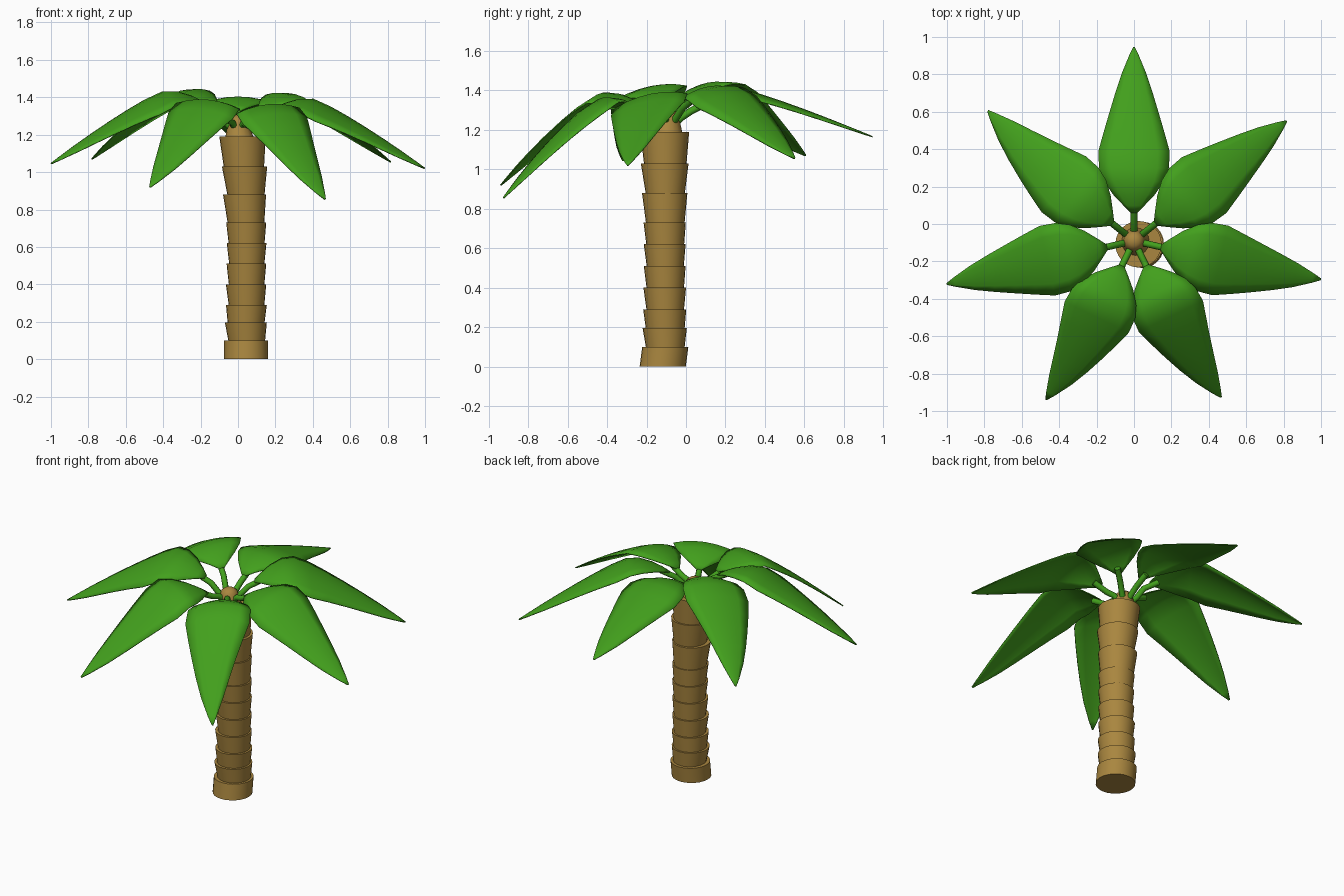
import bpy, bmesh, math
from mathutils import Vector

if "Cube" in bpy.data.objects:
    bpy.data.objects.remove(bpy.data.objects["Cube"])


def material(name, rgb):
    m = bpy.data.materials.new(name)
    m.diffuse_color = (*rgb, 1)
    m.use_nodes = True
    m.node_tree.nodes["Principled BSDF"].inputs["Base Color"].default_value = m.diffuse_color
    return m


BARK = material("bark", (0.40, 0.24, 0.05))
GREEN = material("leaf_green", (0.055, 0.35, 0.012))
CX, CY = 0.0, -0.09  # crown centre


def finish(name, bm, mat, angle=40):
    bmesh.ops.recalc_face_normals(bm, faces=bm.faces)
    me = bpy.data.meshes.new(name)
    bm.to_mesh(me)
    bm.free()
    ob = bpy.data.objects.new(name, me)
    bpy.context.collection.objects.link(ob)
    me.materials.append(mat)
    bpy.ops.object.select_all(action='DESELECT')
    ob.select_set(True)
    bpy.context.view_layer.objects.active = ob
    bpy.ops.object.shade_smooth_by_angle(angle=math.radians(angle))
    return ob


def stack(name, rings, mat, n=24):
    """Capped round solid through (x, y, z, radius) rings."""
    bm = bmesh.new()
    loops = [[bm.verts.new((x + r * math.cos(2 * math.pi * i / n),
                            y + r * math.sin(2 * math.pi * i / n), z))
              for i in range(n)] for x, y, z, r in rings]
    for a, b in zip(loops, loops[1:]):
        for i in range(n):
            j = (i + 1) % n
            bm.faces.new((a[i], a[j], b[j], b[i]))
    bm.faces.new(loops[0])
    bm.faces.new(loops[-1])
    return finish(name, bm, mat)


# Trunk: foot, then flaring rings (z0, z1, bottom x, bottom r, top x, top r)
stack("trunk_foot", [(0.043, -0.118, 0, 0.117), (0.043, -0.105, 0.10, 0.117)], BARK)
segments = [
    (0.09, 0.195, 0.047, 0.097, 0.042, 0.112),
    (0.18, 0.29, 0.043, 0.097, 0.045, 0.109),
    (0.28, 0.40, 0.046, 0.094, 0.043, 0.108),
    (0.39, 0.51, 0.046, 0.094, 0.045, 0.106),
    (0.50, 0.62, 0.047, 0.093, 0.046, 0.106),
    (0.61, 0.73, 0.046, 0.095, 0.044, 0.107),
    (0.72, 0.88, 0.043, 0.097, 0.035, 0.115),
    (0.87, 1.03, 0.043, 0.098, 0.035, 0.121),
    (1.02, 1.19, 0.032, 0.107, 0.024, 0.124),
]
for k, (z0, z1, x0, r0, x1, r1) in enumerate(segments):
    stack(f"trunk_ring_{k + 1}", [(x0, -0.105, z0, r0), (x1, -0.108, z1, r1)], BARK)

# Rounded bud at the crown
stack("crown_bud", [(0.01, -0.095, 1.17, 0.08), (0, CY, 1.26, 0.055),
                    (0, CY, 1.285, 0.047), (0, CY, 1.30, 0.028), (0, CY, 1.305, 0.008)],
      BARK, 16)


# Leaf outline: (distance along 0-1, half width)
R0, RPEAK = 0.15, 0.37
STATIONS = [(0.0, 0.015), (0.045, 0.055), (0.11, 0.11), (0.19, 0.16), (0.27, 0.186),
            (0.37, 0.19), (0.48, 0.163), (0.6, 0.132), (0.72, 0.1),
            (0.84, 0.065), (0.95, 0.025), (1.0, 0.004)]


def leaf(k, angle, tip, peak):
    tip = Vector(tip)
    d = Vector((math.cos(angle), math.sin(angle), 0))
    s = Vector((-d.y, d.x, 0))
    c = Vector((CX, CY, 0))
    rel = tip - c
    length, bend = rel.dot(d), rel.dot(s)

    def spine_z(r):
        if r < RPEAK:
            return peak - 0.075 * ((RPEAK - r) / (RPEAK - R0)) ** 2
        u = (r - RPEAK) / (length - RPEAK)
        return peak - (peak - tip.z) * u ** 1.15

    # Blade
    bm = bmesh.new()
    rows, m = [], 6
    for t, w in STATIONS:
        r = R0 + t * (length - R0)
        row = []
        for i in range(m + 1):
            q = 2 * i / m - 1
            p = c + d * r + s * (q * w + bend * t ** 3)
            p.z = spine_z(r) - 0.035 * (w / 0.19) * q * q + 0.2 * s.y * q * w
            row.append(bm.verts.new(p))
        rows.append(row)
    for a, b in zip(rows, rows[1:]):
        for i in range(m):
            bm.faces.new((a[i], b[i], b[i + 1], a[i + 1]))
    ob = finish(f"leaf_{k}", bm, GREEN)
    sol = ob.modifiers.new("thickness", 'SOLIDIFY')
    sol.thickness = 0.006
    sol.offset = 0

    # Stalk curving from the bud up into the blade
    cu = bpy.data.curves.new(f"leaf_stalk_{k}", 'CURVE')
    cu.dimensions = '3D'
    cu.bevel_depth = 0.018
    cu.bevel_resolution = 2
    cu.use_fill_caps = True
    sp = cu.splines.new('POLY')
    zb = spine_z(R0)
    pts = [(0.03, 1.23), (0.07, 1.265), (0.115, zb - 0.035), (0.165, zb - 0.01),
           (0.2, spine_z(0.2) - 0.022)]
    sp.points.add(len(pts) - 1)
    for p, (r, z) in zip(sp.points, pts):
        v = c + d * r
        p.co = (v.x, v.y, z, 1)
    sp.use_smooth = True
    cu.materials.append(GREEN)
    bpy.context.collection.objects.link(bpy.data.objects.new(f"leaf_stalk_{k}", cu))


# Seven leaves clockwise from the back: tip position and peak height
LEAVES = [((0, 0.945, 1.165), 1.405), ((0.815, 0.55, 1.055), 1.42),
          ((0.998, -0.295, 1.02), 1.385), ((0.465, -0.925, 0.855), 1.36),
          ((-0.47, -0.938, 0.92), 1.385), ((-1.0, -0.32, 1.045), 1.425),
          ((-0.78, 0.605, 1.07), 1.44)]
for k, (tip, peak) in enumerate(LEAVES):
    leaf(k + 1, math.pi / 2 - k * 2 * math.pi / 7, tip, peak)
